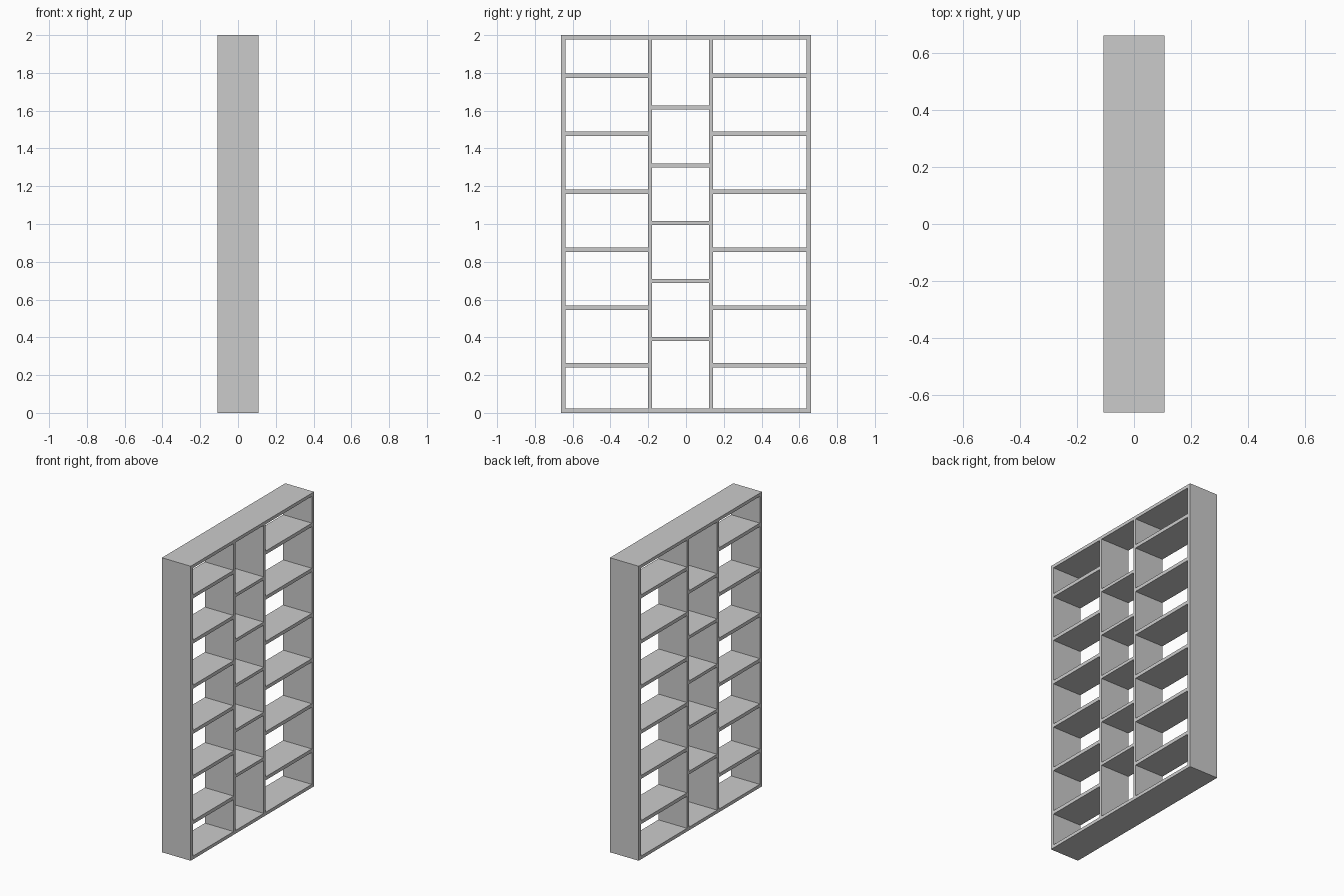
import bpy

if "Cube" in bpy.data.objects:
    bpy.data.objects.remove(bpy.data.objects["Cube"])

D = 0.108      # half depth
W = 0.662      # half width
H = 2.0
T = 0.022      # board thickness


def board(name, y0, y1, z0, z1):
    bpy.ops.mesh.primitive_cube_add(size=1, location=(0, (y0 + y1) / 2, (z0 + z1) / 2))
    ob = bpy.context.object
    ob.name = name
    ob.scale = (2 * D, y1 - y0, z1 - z0)
    bpy.ops.object.transform_apply(location=False, rotation=False, scale=True)
    return ob


# Outer frame
S = 0.024
board("left_side", -W, -W + S, 0, H)
board("right_side", W - S, W, 0, H)
board("bottom_board", -W + S, W - S, 0, T)
board("top_board", -W + S, W - S, H - T, H)

# Uneven upright dividers
L0, L1 = -0.201, -0.18
R0, R1 = 0.122, 0.143
board("left_divider", L0, L1, T, H - T)
board("right_divider", R0, R1, T, H - T)


# Shelves: six in each side bay, five staggered in the middle bay
def shelves(name, y0, y1, first, count, t, step=0.3066):
    for i in range(count):
        z = first + i * step
        board(f"{name}_shelf_{i + 1}", y0, y1, z - t / 2, z + t / 2)


shelves("left", -W + S, L0, 0.251, 6, 0.024)
shelves("middle", L1, R0, 0.391, 5, 0.021)
shelves("right", R1, W - S, 0.251, 6, 0.024)
